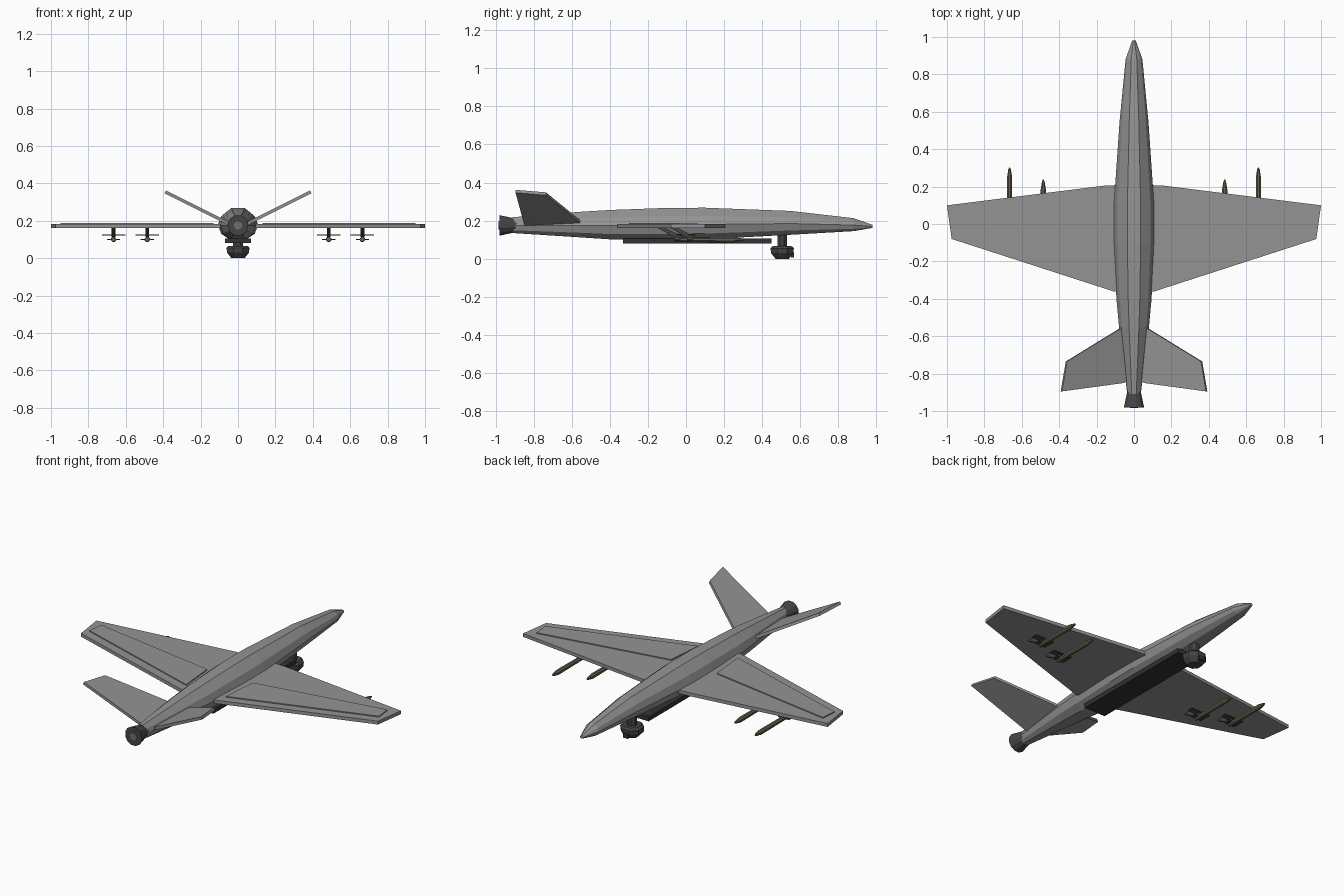
import bpy, bmesh, math
from mathutils import Matrix, Vector

cube = bpy.data.objects.get("Cube")
if cube:
    bpy.data.objects.remove(cube)


def material(name, r, g, b):
    m = bpy.data.materials.new(name)
    m.use_nodes = True
    m.diffuse_color = (r, g, b, 1)
    m.node_tree.nodes["Principled BSDF"].inputs["Base Color"].default_value = (r, g, b, 1)
    return m


grey = material("airframe grey", 0.29, 0.295, 0.29)
dark = material("dark metal", 0.06, 0.06, 0.063)
black = material("belly black", 0.032, 0.032, 0.036)
olive = material("olive", 0.13, 0.13, 0.075)
hub_grey = material("hub grey", 0.16, 0.16, 0.16)


def finish(name, bm, mat):
    bmesh.ops.recalc_face_normals(bm, faces=bm.faces)
    mesh = bpy.data.meshes.new(name)
    bm.to_mesh(mesh)
    bm.free()
    mesh.materials.append(mat)
    ob = bpy.data.objects.new(name, mesh)
    bpy.context.collection.objects.link(ob)
    return ob


def loft(name, rings, mat):
    """Skin a list of equal-length point rings and cap both ends."""
    bm = bmesh.new()
    loops = [[bm.verts.new(p) for p in ring] for ring in rings]
    n = len(loops[0])
    for a, b in zip(loops, loops[1:]):
        for i in range(n):
            j = (i + 1) % n
            bm.faces.new((a[i], a[j], b[j], b[i]))
    bm.faces.new(loops[0])
    bm.faces.new(loops[-1])
    return finish(name, bm, mat)


def slab(name, outline, offset, mat):
    """Extrude a planar outline by an offset vector."""
    base = [Vector(p) for p in outline]
    return loft(name, [base, [p + Vector(offset) for p in base]], mat)


def box(name, centre, size, mat):
    bm = bmesh.new()
    bmesh.ops.create_cube(bm, size=1, matrix=Matrix.Translation(centre) @ Matrix.Diagonal((*size, 1)))
    return finish(name, bm, mat)


def turned(name, profile, axis, centre, sides, mat):
    """Faceted turned part: profile holds (position, radius) along y or z."""
    cx, cy, cz = centre
    rings = []
    for t, r in profile:
        ring = []
        for i in range(sides):
            a = 2 * math.pi * (i + 0.5) / sides
            u, v = r * math.cos(a), r * math.sin(a)
            ring.append((cx + u, t, cz + v) if axis == "y" else (cx + u, cy + v, t))
        rings.append(ring)
    return loft(name, rings, mat)


# Fuselage: ten-sided section scaled by (y, half width, bottom, top)
half = [(0.33, 1), (0.82, 0.74), (1, 0.47), (0.83, 0.18), (0.42, 0)]
section = half + [(-x, z) for x, z in reversed(half)]
stations = [(-0.91, 0.036, 0.135, 0.218), (-0.55, 0.08, 0.112, 0.247), (-0.4, 0.094, 0.102, 0.256),
            (-0.1, 0.108, 0.1, 0.267), (0.1, 0.108, 0.102, 0.268), (0.55, 0.077, 0.126, 0.251),
            (0.88, 0.045, 0.145, 0.213), (0.98, 0.01, 0.162, 0.178)]
loft("fuselage", [[(x * w, y, lo + z * (hi - lo)) for x, z in section]
                  for y, w, lo, hi in stations], grey)

# Engine housing, flared nozzle and hub
turned("engine_housing", [(-0.92, 0.036), (-0.78, 0.036)], "y", (0, 0, 0.17), 10, dark)
turned("nozzle", [(-0.98, 0.056), (-0.9, 0.038), (-0.86, 0.036)], "y", (0, 0, 0.175), 12, dark)
turned("nozzle_hub", [(-0.984, 0.022), (-0.97, 0.022)], "y", (0, 0, 0.175), 12, hub_grey)

# Belly bay and sensor turret
box("belly_bay", (0, 0.06, 0.093), (0.14, 0.78, 0.026), black)
turned("turret_neck", [(0.055, 0.028), (0.135, 0.028)], "z", (0, 0.505, 0), 8, dark)
turned("turret", [(0, 0.038), (0.03, 0.064), (0.055, 0.066), (0.066, 0.054)],
       "z", (0, 0.505, 0), 8, dark)
box("turret_lens", (0, 0.56, 0.02), (0.03, 0.016, 0.028), black)

for side, s in (("left", 1), ("right", -1)):
    # Wing with a thin raised rear panel
    wing = [(0.04, 0.21), (0.16, 0.205), (1, 0.1), (0.975, -0.08), (0.11, -0.36), (0.04, -0.36)]
    slab(side + "_wing", [(s * x, y, 0.162) for x, y in wing], (0, 0, 0.02), grey)
    panel = [(0.15, -0.075), (0.94, 0.06), (0.95, -0.035), (0.13, -0.3)]
    slab(side + "_wing_panel", [(s * x, y, 0.18) for x, y in panel], (0, 0, 0.008), grey)

    # Canted tail fin
    fin = [(0.04, -0.53), (0.08, -0.56), (0.365, -0.735), (0.392, -0.895), (0.06, -0.85), (0.04, -0.84)]
    slab(side + "_tail_fin", [(s * x, y, 0.196 + 0.5 * (x - 0.09)) for x, y in fin],
         (-s * 0.007, 0, 0.015), grey)

    # Underwing stores
    for place, x, shift in (("inner", 0.485, 0), ("outer", 0.665, 0.065)):
        name = side + "_" + place
        cx = s * x
        pylon = [(-0.155, 0.165), (-0.115, 0.165), (-0.01, 0.112), (-0.06, 0.112)]
        slab(name + "_pylon", [(cx - 0.01, y + shift, z) for y, z in pylon], (0.02, 0, 0), dark)
        turned(name + "_store", [(y + shift, r) for y, r in
               ((-0.06, 0.013), (0.185, 0.015), (0.225, 0.008), (0.237, 0.003))],
               "y", (cx, 0, 0.1), 8, olive)
        box(name + "_top_fin", (cx, shift - 0.035, 0.124), (0.125, 0.035, 0.006), dark)
        box(name + "_tail_vane", (cx, shift - 0.045, 0.1), (0.07, 0.03, 0.006), dark)
